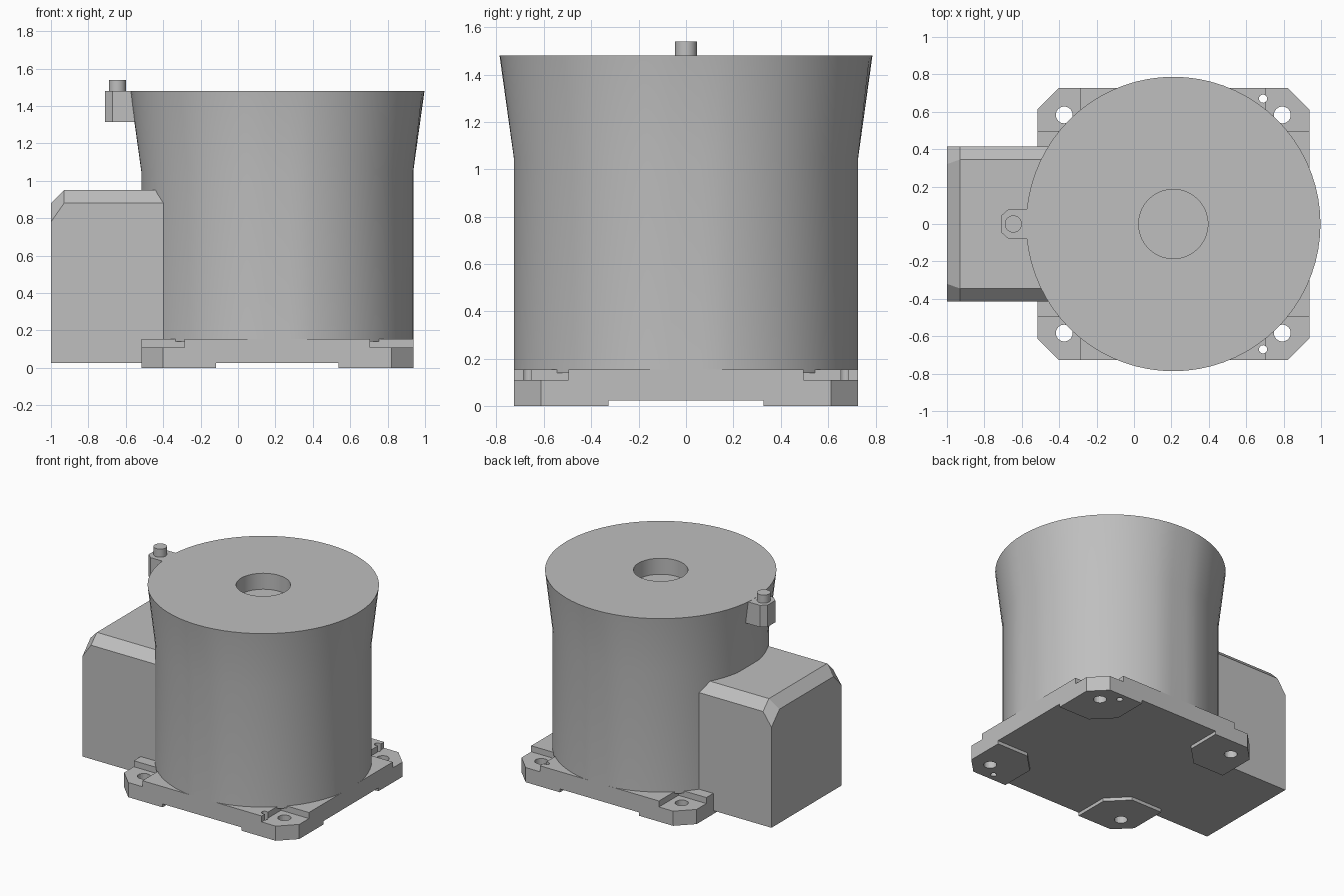
import bpy
import bmesh
from math import cos, sin, tau, radians

if "Cube" in bpy.data.objects:
    bpy.data.objects.remove(bpy.data.objects["Cube"], do_unlink=True)

GREY = (0.52, 0.52, 0.52, 1)
grey = bpy.data.materials.new("plain grey")
grey.use_nodes = True
grey.diffuse_color = GREY
grey.node_tree.nodes["Principled BSDF"].inputs["Base Color"].default_value = GREY

CX = 0.21                       # axis of the round body
HALF = 0.727                    # half width of the square base
CORNERS = [(sx, sy) for sx in (-1, 1) for sy in (-1, 1)]


def finish(name, bm, smooth=False):
    bmesh.ops.recalc_face_normals(bm, faces=bm.faces)
    mesh = bpy.data.meshes.new(name)
    bm.to_mesh(mesh)
    bm.free()
    mesh.materials.append(grey)
    obj = bpy.data.objects.new(name, mesh)
    bpy.context.collection.objects.link(obj)
    if smooth:
        activate(obj)
        bpy.ops.object.shade_smooth_by_angle(angle=radians(25))
    return obj


def activate(obj):
    bpy.ops.object.select_all(action="DESELECT")
    obj.select_set(True)
    bpy.context.view_layer.objects.active = obj


def prism(name, outline, z0, z1, smooth=False):
    bm = bmesh.new()
    low = [bm.verts.new((x, y, z0)) for x, y in outline]
    high = [bm.verts.new((x, y, z1)) for x, y in outline]
    bm.faces.new(low)
    bm.faces.new(high)
    for i in range(len(low)):
        j = (i + 1) % len(low)
        bm.faces.new((low[i], low[j], high[j], high[i]))
    return finish(name, bm, smooth)


def circle(x, y, r, n=24):
    return [(x + r * cos(tau * i / n), y + r * sin(tau * i / n)) for i in range(n)]


def combine(target, tool, operation):
    mod = target.modifiers.new("combine", "BOOLEAN")
    mod.operation, mod.solver, mod.object = operation, "EXACT", tool
    activate(target)
    bpy.ops.object.modifier_apply(modifier=mod.name)
    bpy.data.objects.remove(tool, do_unlink=True)


def corner_shape(sx, sy, points):
    """Points measured inward from one corner of the base."""
    return [(CX + sx * (HALF - u), sy * (HALF - v)) for u, v in points]


# Square base plate with clipped corners
c = 0.115
outline = []
for sx, sy in ((-1, -1), (1, -1), (1, 1), (-1, 1)):
    pair = [(0, c), (c, 0)] if sx == sy else [(c, 0), (0, c)]
    outline += corner_shape(sx, sy, pair)
base = prism("base_plate", outline, 0.025, 0.155)

# Corner feet, lowered bolt seats and bolt holes
FOOT = [(0, c), (c, 0), (0.4, 0), (0.4, 0.26), (0.26, 0.4), (0, 0.4)]
SEAT = [(-0.1, -0.1), (0.232, -0.1), (0.232, 0.23), (-0.1, 0.23)]
for sx, sy in CORNERS:
    combine(base, prism("foot", corner_shape(sx, sy, FOOT), 0, 0.06), "UNION")
for sx, sy in CORNERS:
    combine(base, prism("seat", corner_shape(sx, sy, SEAT), 0.11, 0.3), "DIFFERENCE")
    hole = circle(CX + sx * 0.583, sy * 0.583, 0.045)
    combine(base, prism("hole", hole, -0.1, 0.3), "DIFFERENCE")
for sy in (-1, 1):
    pin_hole = circle(0.69, sy * 0.67, 0.022, 16)
    combine(base, prism("pin_hole", pin_hole, -0.1, 0.3), "DIFFERENCE")

# Round body flaring to the top, with a blind centre hole
PROFILE = [(0.185, 1.36), (0.185, 1.48), (0.787, 1.48), (0.737, 1.05), (0.737, 0.14)]
N = 72
bm = bmesh.new()
rings = []
for r, z in PROFILE:
    ring = []
    for x, y in circle(0, 0, r, N):
        if z < 1.2:             # narrow flats flush with the base sides
            x, y = (max(-HALF, min(HALF, v)) for v in (x, y))
        ring.append(bm.verts.new((CX + x, y, z)))
    rings.append(ring)
for a, b in zip(rings, rings[1:]):
    for i in range(N):
        j = (i + 1) % N
        bm.faces.new((a[i], a[j], b[j], b[i]))
bm.faces.new(rings[0])
bm.faces.new(rings[-1])
finish("round_body", bm, smooth=True)

# Side housing: cross-sections with bevelled top edges
bm = bmesh.new()
sections = []
for x, shoulder, top, flat in ((-1, 0.78, 0.88, 0.32), (-0.93, 0.88, 0.95, 0.345),
                               (-0.2, 0.88, 0.95, 0.345)):
    side = [(-0.415, 0.026), (-0.415, shoulder), (-flat, top)]
    loop = side + [(-y, z) for y, z in reversed(side)]
    sections.append([bm.verts.new((x, y, z)) for y, z in loop])
for a, b in zip(sections, sections[1:]):
    for i in range(len(a)):
        j = (i + 1) % len(a)
        bm.faces.new((a[i], a[j], b[j], b[i]))
bm.faces.new(sections[0])
bm.faces.new(sections[-1])
finish("side_housing", bm)

# Lug on the rim with its pin
lug = [(-0.5, -0.08), (-0.5, 0.08), (-0.67, 0.08), (-0.71, 0.045),
       (-0.71, -0.045), (-0.67, -0.08)]
prism("rim_lug", lug, 1.315, 1.479)
prism("rim_pin", circle(-0.645, 0, 0.046), 1.47, 1.54, smooth=True)
